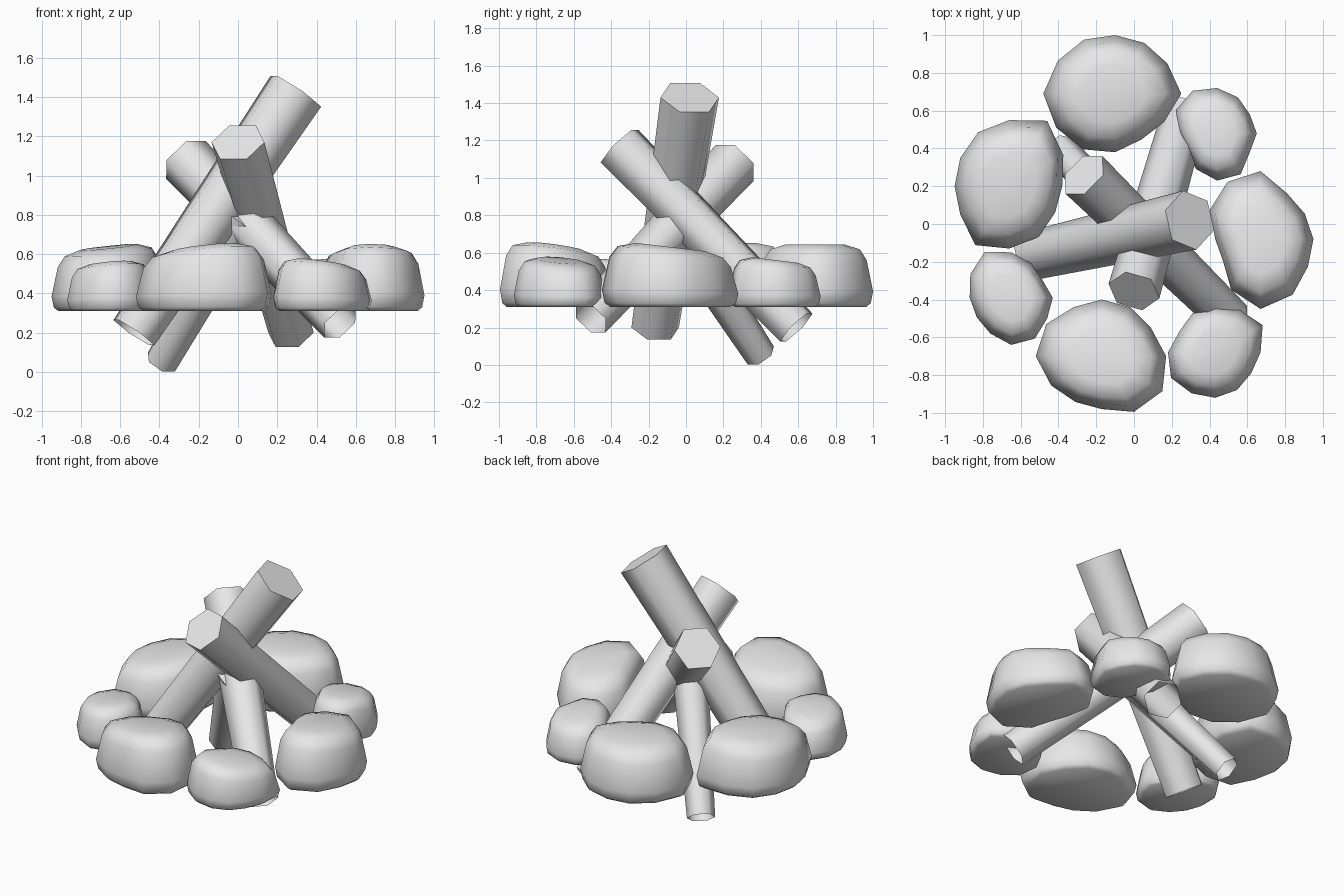
import bpy
import bmesh
from math import cos, sin, tau, radians
from mathutils import Vector

cube = bpy.data.objects.get("Cube")
if cube:
    bpy.data.objects.remove(cube, do_unlink=True)

grey = bpy.data.materials.new("plain grey")
grey.use_nodes = True
grey.diffuse_color = (0.8, 0.8, 0.8, 1)
grey.node_tree.nodes["Principled BSDF"].inputs["Base Color"].default_value = (0.8, 0.8, 0.8, 1)


def finish(name, bm, angle):
    """Turn the bmesh into a smooth-shaded, coloured object."""
    mesh = bpy.data.meshes.new(name)
    bm.to_mesh(mesh)
    bm.free()
    mesh.materials.append(grey)
    obj = bpy.data.objects.new(name, mesh)
    bpy.context.collection.objects.link(obj)
    bpy.ops.object.select_all(action="DESELECT")
    obj.select_set(True)
    bpy.context.view_layer.objects.active = obj
    bpy.ops.object.shade_smooth_by_angle(angle=radians(angle))
    return obj


def bridge(bm, lower, upper):
    """Join two rings of equal length with quads."""
    n = len(lower)
    for i in range(n):
        j = (i + 1) % n
        bm.faces.new((lower[i], lower[j], upper[j], upper[i]))


def log(name, foot, tip, foot_radius, tip_radius):
    """Tapered six-sided log with a closed tip and an open foot."""
    foot, tip = Vector(foot), Vector(tip)
    axis = (tip - foot).normalized()
    side = Vector((0, 0, 1)).cross(axis).normalized()
    up = axis.cross(side)
    bm = bmesh.new()
    rings = []
    for centre, radius in ((foot, foot_radius), (tip, tip_radius)):
        rings.append([bm.verts.new(centre + radius * (side * cos(tau * i / 6) + up * sin(tau * i / 6)))
                      for i in range(6)])
    bridge(bm, *rings)
    bm.faces.new(rings[1])
    finish(name, bm, 65)


# Share of the height and of the outline for each ring of a stone
STONE_PROFILE = ((0, 0.88), (0.06, 0.96), (0.25, 1), (0.75, 0.89), (0.92, 0.77), (1, 0.5))
STONE_BASE = 0.31


def stone(name, x, y, height, lean, radii):
    """Rounded stone from an outline of radii (hundredths) and a leaning top."""
    bm = bmesh.new()
    rings = []
    for rise, scale in STONE_PROFILE:
        ring = []
        for i, radius in enumerate(radii):
            a = tau * i / len(radii)
            dx = cos(a) * radius * scale / 100
            dy = sin(a) * radius * scale / 100
            z = STONE_BASE + rise * (height + dx * lean[0] + dy * lean[1])
            ring.append(bm.verts.new((x + dx, y + dy, z)))
        rings.append(ring)
    for lower, upper in zip(rings, rings[1:]):
        bridge(bm, lower, upper)
    bm.faces.new(list(reversed(rings[0])))
    # Fan over the top
    crown = bm.verts.new((x, y, STONE_BASE + height))
    for i, v in enumerate(rings[-1]):
        bm.faces.new((v, rings[-1][(i + 1) % len(radii)], crown))
    finish(name, bm, 80)


# Leaning logs
log("tall_log", (-0.53, -0.165, 0.2), (0.295, 0.02, 1.43), 0.13, 0.16)
log("front_log", (0.27, 0.59, 0.2), (0.0, -0.355, 1.17), 0.12, 0.14)
log("back_log", (0.52, -0.51, 0.25), (-0.265, 0.26, 1.08), 0.11, 0.14)
log("inner_log", (-0.39, 0.4, 0.05), (0.04, -0.09, 0.8), 0.085, 0.11)

# Large stones of the ring
stone("back_stone", -0.1, 0.69, 0.335, (0, 0),
      (35, 32, 31, 31, 33, 35, 38, 36, 34, 31, 28, 30))
stone("left_stone", 0.67, -0.08, 0.32, (0, -0.12),
      (28, 27, 28, 36, 35, 31, 24, 23, 31, 37, 34, 29))
stone("front_stone", -0.17, -0.7, 0.32, (0.09, -0.12),
      (34, 30, 30, 30, 30, 34, 35, 31, 28, 28, 34, 37))
stone("right_stone", -0.66, 0.2, 0.325, (0.1, 0.04),
      (28, 33, 40, 35, 33, 30, 29, 30, 36, 33, 31, 28))

# Small stones between them
stone("back_left_stone", 0.44, 0.48, 0.25, (0, -0.12),
      (21, 20, 22, 24, 26, 25, 21, 19, 22, 25, 25, 20))
stone("front_left_stone", 0.43, -0.68, 0.25, (-0.13, -0.06),
      (24, 29, 26, 25, 24, 22, 25, 27, 25, 24, 23, 22))
stone("front_right_stone", -0.65, -0.39, 0.245, (0.08, -0.06),
      (22, 19, 21, 24, 28, 25, 22, 21, 22, 25, 25, 22))
